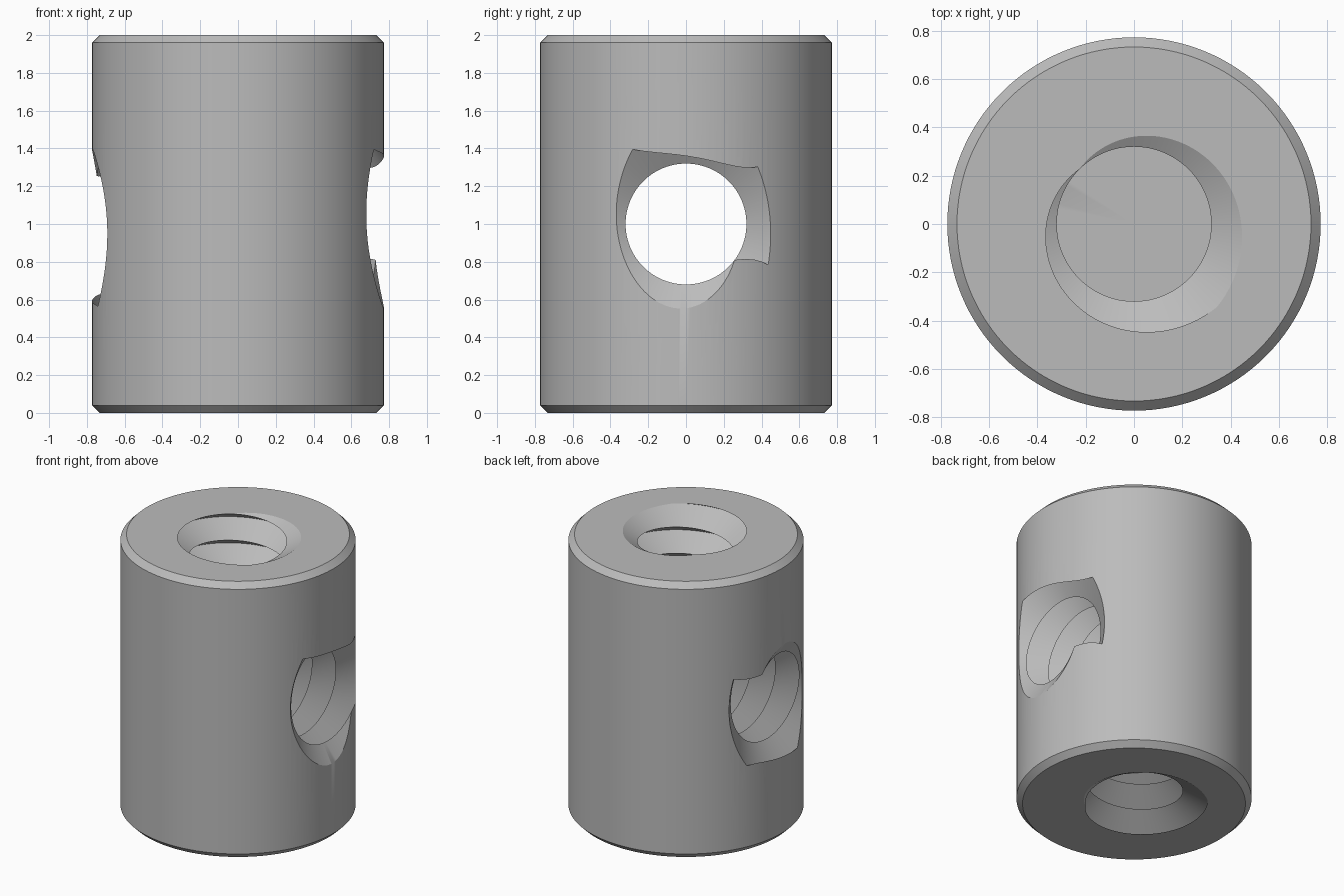
import bpy, bmesh, math
from mathutils import Vector, Matrix

if "Cube" in bpy.data.objects:
    bpy.data.objects.remove(bpy.data.objects["Cube"])

PITCH = 2 / 10.5          # thread pitch
MINOR, MAJOR = 0.32, 0.486
N = 96                    # steps per thread turn

steel = bpy.data.materials.new("grey steel")
steel.diffuse_color = (0.5, 0.5, 0.5, 1)
steel.use_nodes = True
steel.node_tree.nodes["Principled BSDF"].inputs["Base Color"].default_value = steel.diffuse_color


def make_object(name, bm):
    bmesh.ops.recalc_face_normals(bm, faces=bm.faces)
    mesh = bpy.data.meshes.new(name)
    bm.to_mesh(mesh)
    bm.free()
    obj = bpy.data.objects.new(name, mesh)
    bpy.context.collection.objects.link(obj)
    mesh.materials.append(steel)
    return obj


def cut_flat(bm, z, keep_above):
    """Trim the threaded rod at height z and close it with a flat end."""
    res = bmesh.ops.bisect_plane(
        bm, geom=bm.verts[:] + bm.edges[:] + bm.faces[:], dist=1e-6,
        plane_co=(0, 0, z), plane_no=(0, 0, 1),
        clear_inner=keep_above, clear_outer=not keep_above)
    edges = [e for e in res["geom_cut"] if isinstance(e, bmesh.types.BMEdge)]
    centre = bm.verts.new((0, 0, z))
    for e in edges:
        bm.faces.new((e.verts[0], e.verts[1], centre))


def thread_cutter(name, root, low, high, matrix=None):
    """Sharp V threaded rod on z; a groove root lies at angle 0, z = root."""
    bm = bmesh.new()
    start = root - math.ceil((root - low) / PITCH + 2) * PITCH
    rows = 2 * (math.ceil((high - start) / PITCH) + 2)
    vert = {}
    for i in range(N):
        a = 2 * math.pi * i / N
        for k in range(rows + (3 if i == 0 else 1)):
            r = MAJOR if k % 2 == 0 else MINOR
            vert[i, k] = bm.verts.new((r * math.cos(a), r * math.sin(a),
                                       start + PITCH * (i / N + k / 2)))

    def v(i, k):
        return vert[i, k] if i < N else vert[0, k + 2]
    for i in range(N):
        for k in range(rows):
            bm.faces.new((v(i, k), v(i + 1, k), v(i + 1, k + 1), v(i, k + 1)))
    cut_flat(bm, low, True)
    cut_flat(bm, high, False)
    if matrix:
        bmesh.ops.transform(bm, matrix=matrix, verts=bm.verts)
    obj = make_object(name, bm)
    obj.hide_render = True
    return obj


# body: lathe-turned cylinder with chamfered rims
bm = bmesh.new()
profile = [(0.733, 0), (0.773, 0.04), (0.773, 1.96), (0.733, 2)]
S = 128
rings = [[bm.verts.new((r * math.cos(2 * math.pi * i / S),
                        r * math.sin(2 * math.pi * i / S), z))
          for i in range(S)] for r, z in profile]
for lo, hi in zip(rings, rings[1:]):
    for i in range(S):
        j = (i + 1) % S
        bm.faces.new((lo[i], lo[j], hi[j], hi[i]))
bm.faces.new(rings[0][::-1])
bm.faces.new(rings[-1])
body = make_object("connector_body", bm)

# threaded holes: blind from top and bottom, through from side to side
z_root = 2 + PITCH / 8
DEPTH = 0.47
to_x = Matrix(((0, 0, 1, 0), (1, 0, 0, 0), (0, 1, 0, 0), (0, 0, 1, 1)))
to_x = Matrix.Translation((0, 0, 1)) @ Matrix(
    ((0, 0, 1, 0), (1, 0, 0, 0), (0, 1, 0, 0), (0, 0, 0, 1)))
cutters = [
    thread_cutter("top_hole_cutter", z_root, 2 - DEPTH, 2.1),
    thread_cutter("bottom_hole_cutter", z_root, -0.1, DEPTH),
    thread_cutter("cross_hole_cutter", 0.653, -0.9, 0.9, to_x),
]
bpy.context.view_layer.objects.active = body
for c in cutters:
    mod = body.modifiers.new("cut " + c.name, "BOOLEAN")
    mod.operation = "DIFFERENCE"
    mod.solver = "EXACT"
    mod.object = c
    bpy.ops.object.modifier_apply(modifier=mod.name)
for c in cutters:
    bpy.data.objects.remove(c)

# smooth walls, crisp thread crests and rims
bpy.ops.object.select_all(action="DESELECT")
body.select_set(True)
bpy.ops.object.shade_smooth_by_angle(angle=math.radians(30))
